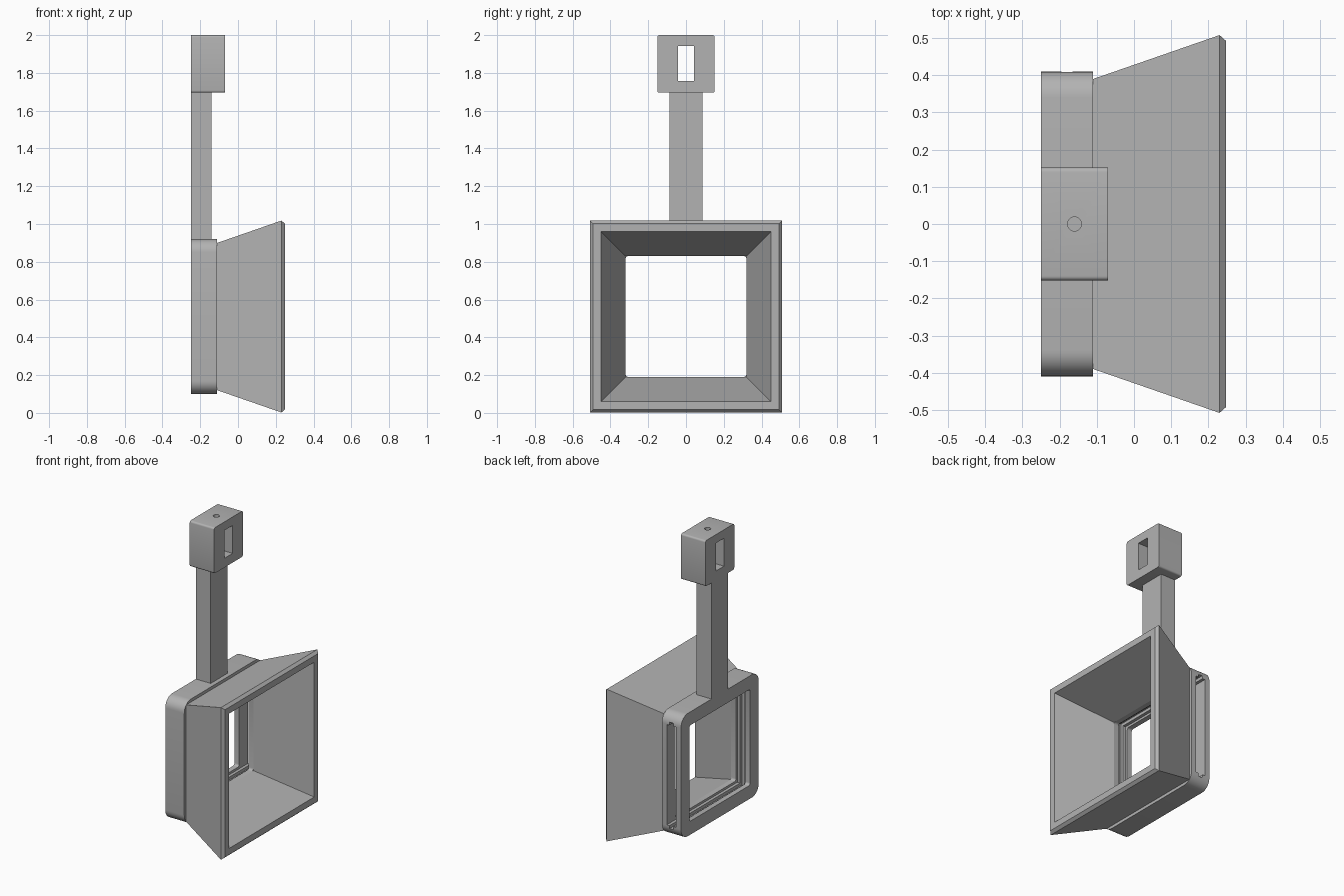
import bpy, bmesh, math

cube = bpy.data.objects.get("Cube")
if cube:
    bpy.data.objects.remove(cube, do_unlink=True)

grey = bpy.data.materials.new("plain grey")
grey.use_nodes = True
grey.diffuse_color = (0.45, 0.45, 0.45, 1)
grey.node_tree.nodes["Principled BSDF"].inputs["Base Color"].default_value = (0.45, 0.45, 0.45, 1)

MID = 0.51  # height of the optical axis


def finish(name, bm):
    bmesh.ops.recalc_face_normals(bm, faces=bm.faces)
    mesh = bpy.data.meshes.new(name)
    bm.to_mesh(mesh)
    bm.free()
    mesh.materials.append(grey)
    obj = bpy.data.objects.new(name, mesh)
    bpy.context.collection.objects.link(obj)
    return obj


def slab(name, x, y, z, r=0.0, steps=8):
    """Box between (min, max) ranges, with corners rounded in the side profile."""
    corners = [(y[1] - r, z[1] - r), (y[0] + r, z[1] - r),
               (y[0] + r, z[0] + r), (y[1] - r, z[0] + r)]
    bm = bmesh.new()
    verts = []
    for i, (cy, cz) in enumerate(corners):
        for k in range(steps + 1 if r else 1):
            a = math.pi / 2 * (i + k / steps)
            verts.append(bm.verts.new((x[0], cy + r * math.cos(a), cz + r * math.sin(a))))
    face = bm.faces.new(verts)
    new = bmesh.ops.extrude_face_region(bm, geom=[face])["geom"]
    bmesh.ops.translate(bm, vec=(x[1] - x[0], 0, 0),
                        verts=[v for v in new if isinstance(v, bmesh.types.BMVert)])
    return finish(name, bm)


def activate(obj):
    bpy.ops.object.select_all(action="DESELECT")
    bpy.context.view_layer.objects.active = obj
    obj.select_set(True)


def cut(obj, *cutters):
    for cutter in cutters:
        activate(obj)
        mod = obj.modifiers.new("cut", "BOOLEAN")
        mod.operation = "DIFFERENCE"
        mod.solver = "EXACT"
        mod.object = cutter
        bpy.ops.object.modifier_apply(modifier=mod.name)
        bpy.data.objects.remove(cutter, do_unlink=True)


def smooth(obj):
    activate(obj)
    bpy.ops.object.shade_smooth_by_angle(angle=math.radians(30))


def around(h):
    return (MID - h, MID + h)


# Filter frame: rounded square with window and a stepped slot open on the +y side
frame = slab("filter_frame", (-0.25, -0.11), (-0.41, 0.41), around(0.41), 0.07)
cut(frame,
    slab("window_cutter", (-0.3, 0), (-0.32, 0.32), around(0.32), 0.015, 4),
    slab("slot_cutter", (-0.215, -0.145), (-0.335, 0.5), around(0.335)),
    slab("groove_cutter", (-0.195, -0.165), (-0.355, 0.5), around(0.355)))
smooth(frame)

# Flared hood: square rings joined into a hollow, chamfered shell
bm = bmesh.new()
rings = []
for x, h in [(-0.11, 0.39), (0.23, 0.508), (0.248, 0.492), (0.248, 0.45), (-0.11, 0.32)]:
    rings.append([bm.verts.new((x, sy * h, MID + sz * h))
                  for sy, sz in [(1, 1), (-1, 1), (-1, -1), (1, -1)]])
for i, ring in enumerate(rings):
    after = rings[(i + 1) % len(rings)]
    for j in range(4):
        k = (j + 1) % 4
        bm.faces.new((ring[j], ring[k], after[k], after[j]))
finish("flared_hood", bm)

# Upright arm
slab("upright_arm", (-0.25, -0.14), (-0.088, 0.088), (0.91, 1.7))

# Mounting block with a strap slot and a screw hole down from the top
block = slab("mounting_block", (-0.25, -0.07), (-0.152, 0.152), (1.695, 2.0), 0.012, 4)
bm = bmesh.new()
bmesh.ops.create_cone(bm, cap_ends=True, segments=24, radius1=0.019, radius2=0.019, depth=0.2)
bmesh.ops.translate(bm, vec=(-0.16, 0, 1.95), verts=bm.verts)
hole = finish("hole_cutter", bm)
cut(block, slab("strap_cutter", (-0.3, 0), (-0.043, 0.043), (1.757, 1.943)), hole)
smooth(block)
